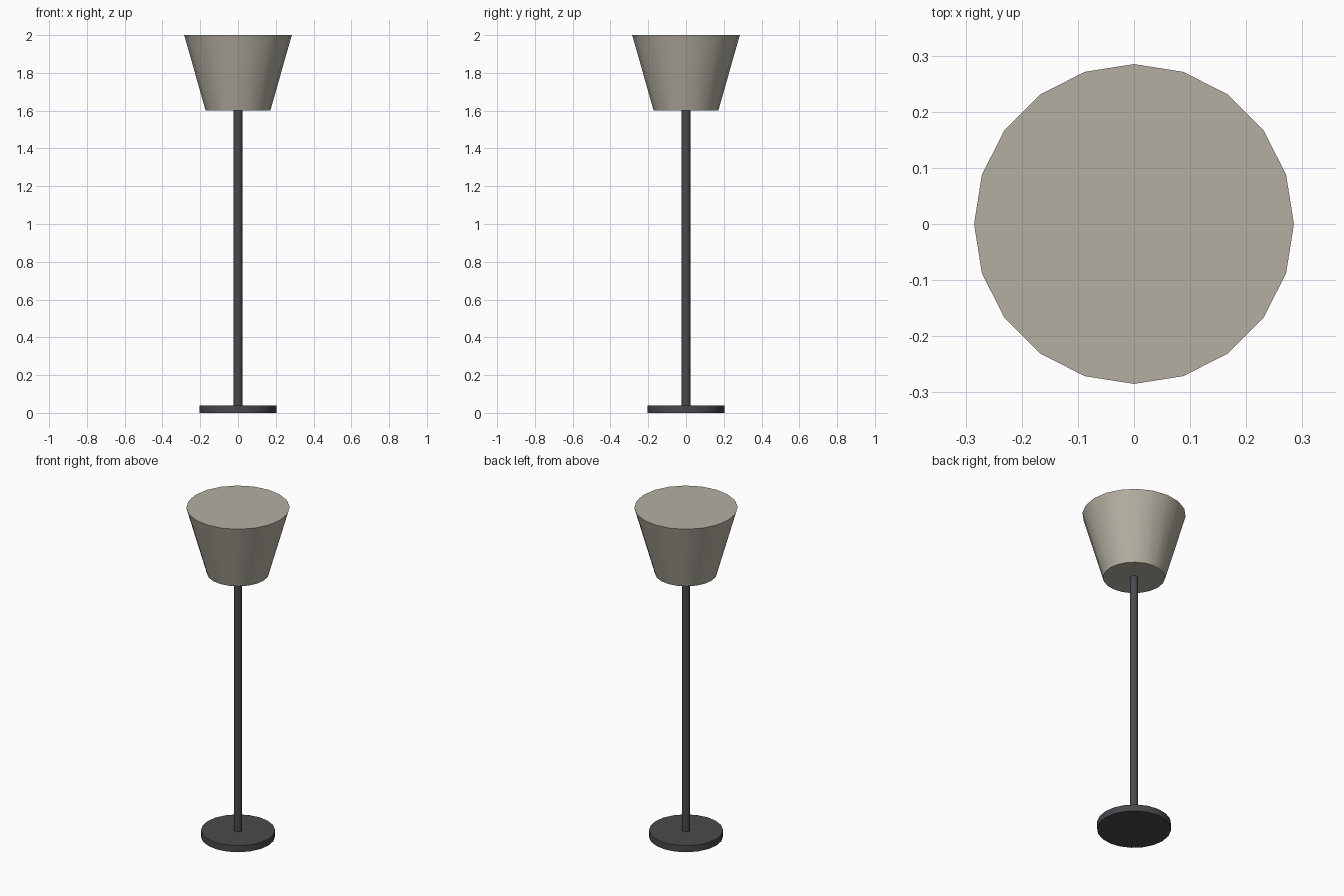
import bpy
import math

if "Cube" in bpy.data.objects:
    bpy.data.objects.remove(bpy.data.objects["Cube"])


def material(name, rgb):
    m = bpy.data.materials.new(name)
    m.diffuse_color = (*rgb, 1.0)
    m.use_nodes = True
    m.node_tree.nodes["Principled BSDF"].inputs["Base Color"].default_value = m.diffuse_color
    return m


def frustum(name, r_bottom, r_top, z0, z1, mat, sides=20):
    bpy.ops.mesh.primitive_cone_add(
        vertices=sides, radius1=r_bottom, radius2=r_top,
        depth=z1 - z0, location=(0, 0, (z0 + z1) / 2))
    ob = bpy.context.object
    ob.name = name
    ob.data.materials.append(mat)
    bpy.ops.object.shade_smooth_by_angle(angle=math.radians(35))
    return ob


metal = material("dark_metal", (0.065, 0.068, 0.075))
fabric = material("beige_fabric", (0.46, 0.43, 0.36))

# Round foot
frustum("base", 0.204, 0.204, 0.0, 0.04, metal)
# Upright pole
frustum("pole", 0.023, 0.023, 0.04, 1.6, metal)
# Closed shade flaring upward
frustum("shade", 0.171, 0.285, 1.6, 2.0, fabric)
